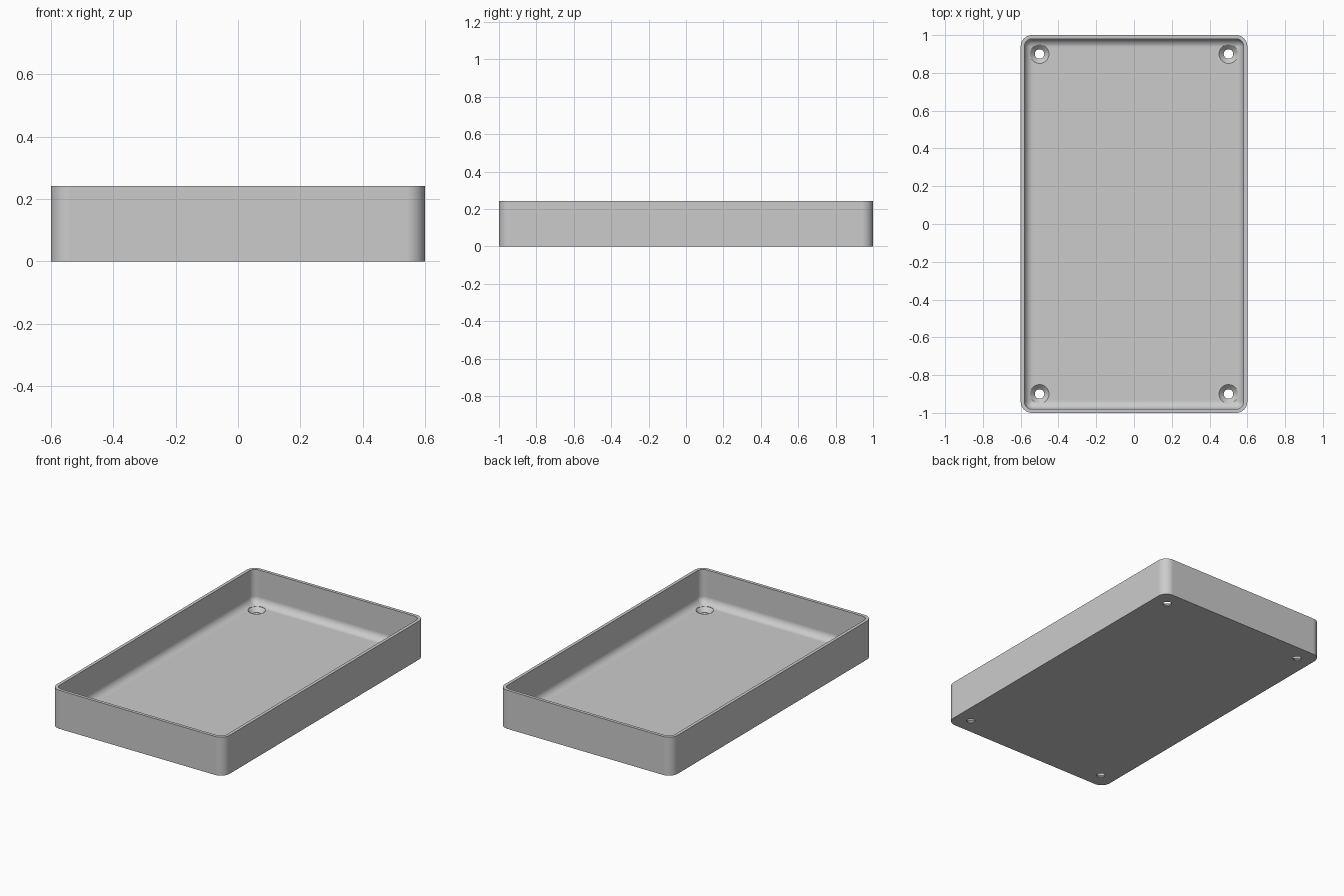
import bpy, bmesh, math

old = bpy.data.objects.get("Cube")
if old:
    bpy.data.objects.remove(old, do_unlink=True)

HALF_X, HALF_Y, HEIGHT = 0.6, 1.0, 0.242
WALL, FLOOR, CORNER, FILLET = 0.02, 0.03, 0.06, 0.045
STEPS = 10

grey = bpy.data.materials.new("plain grey")
grey.use_nodes = True
colour = (0.6, 0.6, 0.6, 1)
grey.diffuse_color = colour
grey.node_tree.nodes["Principled BSDF"].inputs["Base Color"].default_value = colour


def rounded_ring(bm, inset, z):
    """Ring of vertices on a rounded rectangle, inset from the outer wall."""
    r = max(CORNER - inset, 0.002)
    cx, cy = HALF_X - inset - r, HALF_Y - inset - r
    ring = []
    for quarter, (sx, sy) in enumerate([(1, 1), (-1, 1), (-1, -1), (1, -1)]):
        for i in range(STEPS + 1):
            a = (quarter + i / STEPS) * math.pi / 2
            ring.append(bm.verts.new((sx * cx + r * math.cos(a), sy * cy + r * math.sin(a), z)))
    return ring


def bridge(bm, a, b):
    for i in range(len(a)):
        j = (i + 1) % len(a)
        bm.faces.new((a[i], a[j], b[j], b[i]))


def finish(bm, name):
    bmesh.ops.recalc_face_normals(bm, faces=bm.faces)
    mesh = bpy.data.meshes.new(name)
    bm.to_mesh(mesh)
    bm.free()
    mesh.materials.append(grey)
    obj = bpy.data.objects.new(name, mesh)
    bpy.context.collection.objects.link(obj)
    return obj


# Tray: outer wall, rim, inner wall, and a fillet running into the floor
bm = bmesh.new()
profile = [(0, 0), (0, HEIGHT), (WALL, HEIGHT)]
for i in range(STEPS + 1):
    a = i / STEPS * math.pi / 2
    profile.append((WALL + FILLET * (1 - math.cos(a)), FLOOR + FILLET * (1 - math.sin(a))))
rings = [rounded_ring(bm, inset, z) for inset, z in profile]
for a, b in zip(rings, rings[1:]):
    bridge(bm, a, b)
bm.faces.new(rings[0])
bm.faces.new(rings[-1])
tray = finish(bm, "tray")

# Countersunk screw holes, one in each corner
bm = bmesh.new()
hole_profile = [(0.025, -0.05), (0.025, 0.005), (0.05, FLOOR), (0.05, 0.15)]
for sx in (-1, 1):
    for sy in (-1, 1):
        loops = []
        for r, z in hole_profile:
            angles = [i * math.tau / 40 for i in range(40)]
            loops.append([bm.verts.new((sx * 0.5 + r * math.cos(a), sy * 0.9 + r * math.sin(a), z))
                          for a in angles])
        for a, b in zip(loops, loops[1:]):
            bridge(bm, a, b)
        bm.faces.new(loops[0])
        bm.faces.new(loops[-1])
cutter = finish(bm, "screw_hole_cutter")
cutter.hide_render = True

cut = tray.modifiers.new("screw holes", "BOOLEAN")
cut.operation, cut.solver, cut.object = "DIFFERENCE", "EXACT", cutter
bpy.ops.object.select_all(action="DESELECT")
bpy.context.view_layer.objects.active = tray
tray.select_set(True)
bpy.ops.object.modifier_apply(modifier=cut.name)
bpy.data.objects.remove(cutter, do_unlink=True)

# Smooth corners and fillet, flat floor
bpy.ops.object.shade_smooth_by_angle(angle=math.radians(30))
flat = tray.modifiers.new("flat floor", "WEIGHTED_NORMAL")
flat.keep_sharp = True
